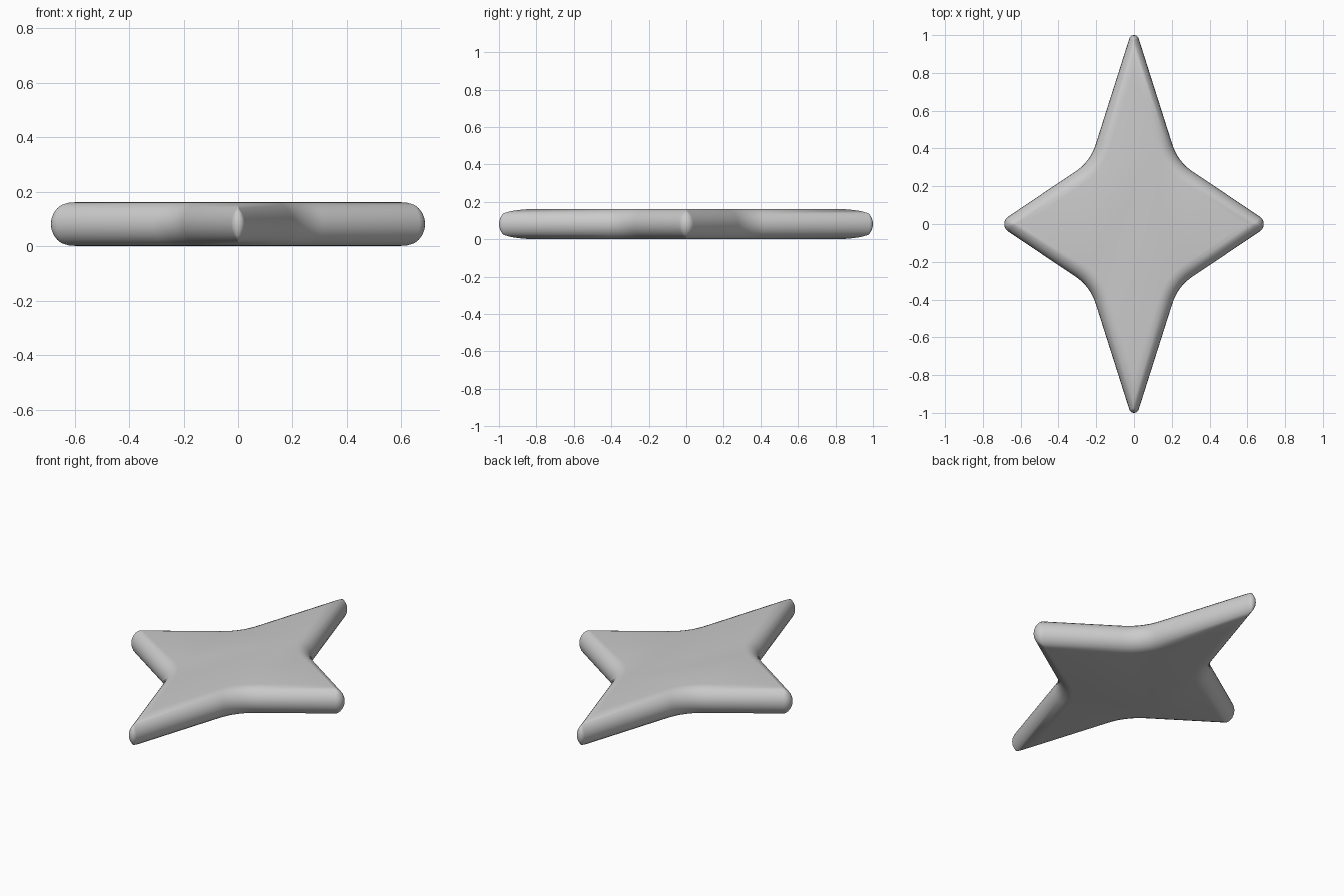
import bpy, bmesh, math
from mathutils import Vector

if "Cube" in bpy.data.objects:
    bpy.data.objects.remove(bpy.data.objects["Cube"])

H = 0.162            # total thickness
R_EDGE = 0.078       # how far the rounded rim reaches inward
ARC, RIM = 8, 12     # segments per outline corner, segments around the rim
SX, SY = 0.725, 1.06           # unrounded tips
IX, IY = 0.232, 0.330          # unrounded inner corners
TIP_X, TIP_Y = 0.687, 1.0      # rounded tips


def tip_radius(sharp, tip, along, across):
    s = math.sin(math.atan2(across, along))
    return (sharp - tip) / (1 / s - 1)


RX = tip_radius(SX, TIP_X, SX - IX, IY)
RY = tip_radius(SY, TIP_Y, SY - IY, IX)
R_IN = 0.27

# Star outline, counter-clockwise: (corner, fillet radius, convex)
corners = [((SX, 0), RX, True), ((IX, IY), R_IN, False),
           ((0, SY), RY, True), ((-IX, IY), R_IN, False),
           ((-SX, 0), RX, True), ((-IX, -IY), R_IN, False),
           ((0, -SY), RY, True), ((IX, -IY), R_IN, False)]


def outline(d):
    """Filleted star outline, moved inward by d."""
    pts = []
    n = len(corners)
    for i, (c, r, convex) in enumerate(corners):
        p = Vector(c)
        a = (p - Vector(corners[i - 1][0])).normalized()
        b = (Vector(corners[(i + 1) % n][0]) - p).normalized()
        na, nb = Vector((a.y, -a.x)), Vector((b.y, -b.x))   # outward normals
        bis = (na + nb).normalized()
        k = 1 / bis.dot(na)
        p = p - bis * d * k
        rad = max(r - d, 0) if convex else r + d
        sign = 1 if convex else -1
        centre = p - bis * rad * k * sign
        a0 = math.atan2(na.y, na.x)
        turn = math.atan2(na.x * nb.y - na.y * nb.x, na.dot(nb))
        for j in range(ARC + 1):
            t = a0 + turn * j / ARC
            pts.append(centre + Vector((math.cos(t), math.sin(t))) * rad * sign)
    return pts


# Star body: outline rings stacked along a half-round rim profile
bm = bmesh.new()
rings = []
for k in range(RIM + 1):
    t = -math.pi / 2 + math.pi * k / RIM
    z = H / 2 * (1 + math.sin(t))
    rings.append([bm.verts.new((p.x, p.y, z))
                  for p in outline(R_EDGE * (1 - math.cos(t)))])
n = len(rings[0])
for lo, hi in zip(rings, rings[1:]):
    for i in range(n):
        j = (i + 1) % n
        bm.faces.new((lo[i], lo[j], hi[j], hi[i]))
bm.faces.new(rings[0][::-1])
bm.faces.new(rings[-1])
bmesh.ops.remove_doubles(bm, verts=bm.verts, dist=1e-5)
bmesh.ops.recalc_face_normals(bm, faces=bm.faces)

mesh = bpy.data.meshes.new("star")
bm.to_mesh(mesh)
bm.free()
star = bpy.data.objects.new("star", mesh)
bpy.context.collection.objects.link(star)
bpy.context.view_layer.objects.active = star
star.select_set(True)
bpy.ops.object.shade_smooth_by_angle(angle=math.radians(40))
